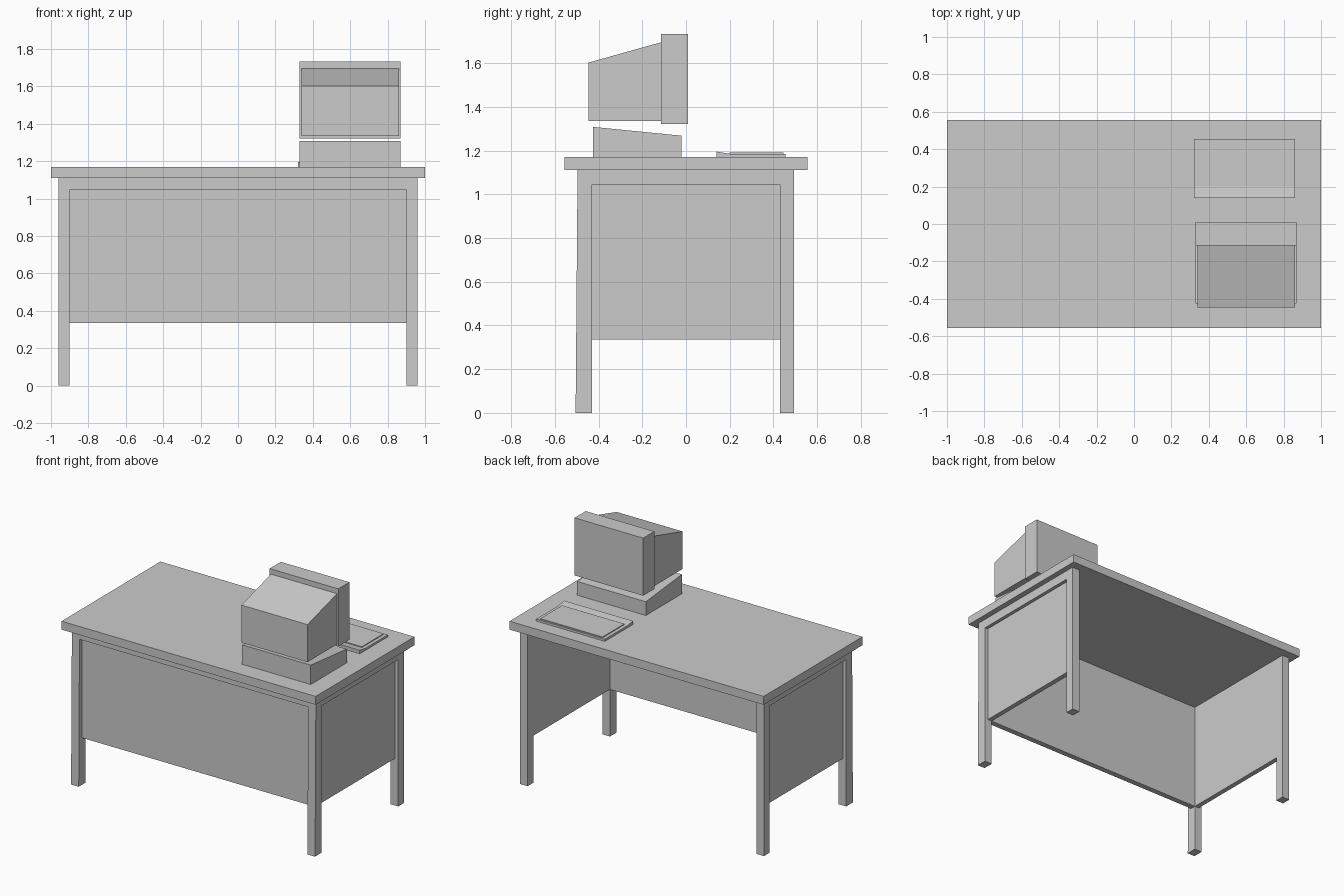
import bpy

if "Cube" in bpy.data.objects:
    bpy.data.objects.remove(bpy.data.objects["Cube"])


def prism(name, profile, x0, x1):
    """Extrude a (y, z) outline along x."""
    n = len(profile)
    verts = [(x, y, z) for x in (x0, x1) for y, z in profile]
    faces = [tuple(range(n))[::-1], tuple(range(n, 2 * n))]
    faces += [(i, (i + 1) % n, n + (i + 1) % n, n + i) for i in range(n)]
    mesh = bpy.data.meshes.new(name)
    mesh.from_pydata(verts, [], faces)
    ob = bpy.data.objects.new(name, mesh)
    bpy.context.collection.objects.link(ob)
    return ob


def box(name, x0, x1, y0, y1, z0, z1):
    return prism(name, [(y0, z0), (y1, z0), (y1, z1), (y0, z1)], x0, x1)


def mirror_x(ob):
    ob.modifiers.new("mirror", 'MIRROR').use_axis[0] = True


TOP = 1.17      # desk surface height
UNDER = 1.11    # underside of the top
RAIL = 1.045    # underside of the rails
LOW = 0.335     # bottom of the panels

# Desk top
box("desk_top", -1, 1, -0.555, 0.555, UNDER, TOP)

# Legs, side rails and recessed side panels, mirrored left to right
mirror_x(prism("front_leg", [(-0.505, 0), (-0.43, 0), (-0.43, UNDER), (-0.496, UNDER)], 0.90, 0.96))
mirror_x(box("back_leg", 0.90, 0.96, 0.43, 0.495, 0, UNDER))
mirror_x(box("side_rail", 0.90, 0.96, -0.43, 0.43, RAIL, UNDER))
mirror_x(box("side_panel", 0.90, 0.935, -0.43, 0.43, LOW, RAIL))

# Front rail and recessed modesty panel
box("front_rail", -0.90, 0.90, -0.496, -0.43, RAIL, UNDER)
box("front_panel", -0.90, 0.90, -0.47, -0.43, LOW, RAIL)

# Computer case with sloping lid
prism("computer_case", [(-0.425, TOP), (-0.02, TOP), (-0.02, 1.268), (-0.425, 1.308)], 0.33, 0.87)

# Monitor: thick screen frame facing the back, sloping rear housing
box("monitor_screen", 0.33, 0.87, -0.115, 0.01, 1.322, 1.732)
prism("monitor_housing", [(-0.447, 1.335), (-0.115, 1.335), (-0.115, 1.695), (-0.447, 1.602)], 0.34, 0.86)

# Keyboard base with raised rear lip, and key block
prism("keyboard_base", [(0.14, TOP), (0.455, TOP), (0.455, 1.185), (0.20, 1.185), (0.14, 1.195)], 0.32, 0.86)
box("keyboard_keys", 0.345, 0.835, 0.20, 0.445, 1.185, 1.191)
